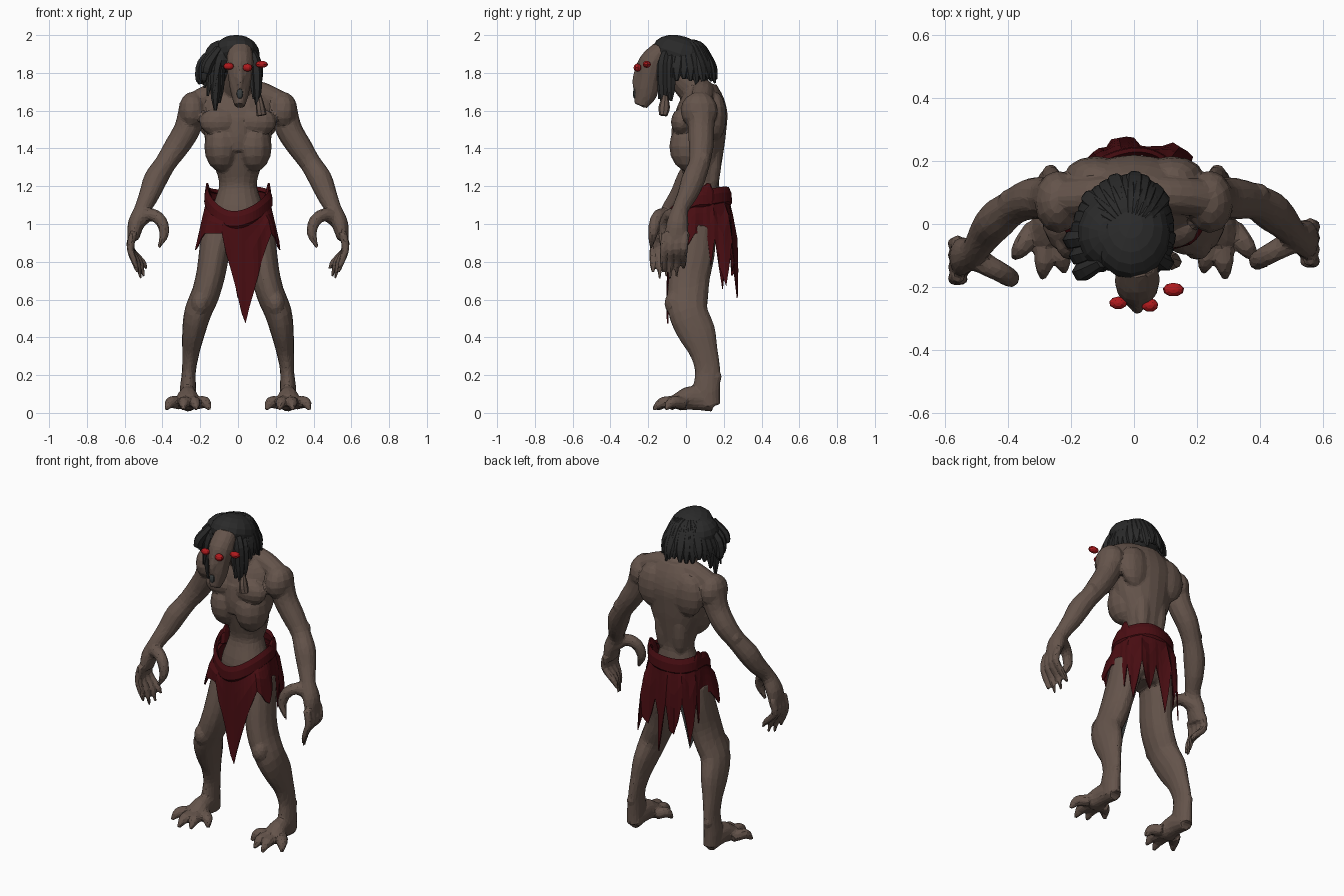
import bpy, bmesh, math, random
from mathutils import Vector, Matrix

random.seed(4)
cube = bpy.data.objects.get("Cube")
if cube:
    bpy.data.objects.remove(cube)


def material(name, rgb):
    m = bpy.data.materials.new(name)
    m.use_nodes = True
    m.diffuse_color = (*rgb, 1)
    bsdf = next(n for n in m.node_tree.nodes if n.type == 'BSDF_PRINCIPLED')
    bsdf.inputs["Base Color"].default_value = (*rgb, 1)
    bsdf.inputs["Roughness"].default_value = 0.8
    return m


SKIN = material("brown skin", (0.128, 0.088, 0.070))
HAIR = material("black hair", (0.023, 0.023, 0.023))
CLOTH = material("dark red cloth", (0.066, 0.004, 0.006))
EYE = material("bright red eye", (0.43, 0.010, 0.012))
LINING = material("grey lining", (0.045, 0.050, 0.050))


def finish(name, bm, *mats):
    bmesh.ops.recalc_face_normals(bm, faces=bm.faces)
    me = bpy.data.meshes.new(name)
    bm.to_mesh(me)
    bm.free()
    ob = bpy.data.objects.new(name, me)
    bpy.context.collection.objects.link(ob)
    for m in mats:
        me.materials.append(m)
    return ob


def spline(pts, k=3):
    """Catmull-Rom through tuples (x, y, z, rx, ry)."""
    p = [Vector(q if len(q) == 5 else (*q, q[3])) for q in pts]
    p = [p[0] * 2 - p[1]] + p + [p[-1] * 2 - p[-2]]
    out = []
    for i in range(1, len(p) - 2):
        a, b, c, d = p[i - 1:i + 3]
        for j in range(k):
            t = j / k
            out.append(0.5 * (2 * b + (c - a) * t + (2 * a - 5 * b + 4 * c - d) * t * t
                              + (3 * b - a - 3 * c + d) * t ** 3))
    return out + [p[-2]]


def tube(bm, pts, sides=12, ref=(0, 1, 0), s=1):
    """Loft elliptical rings along a path; s = -1 mirrors it in x."""
    path = spline(pts)
    cs = [Vector(q[:3]) for q in path]
    rings = []
    for i, q in enumerate(path):
        t = (cs[min(i + 1, len(cs) - 1)] - cs[max(i - 1, 0)]).normalized()
        u = Vector(ref).cross(t).normalized()
        v = t.cross(u)
        ring = []
        for j in range(sides):
            a = math.tau * j / sides
            co = cs[i] + u * max(q[3], .004) * math.cos(a) + v * max(q[4], .004) * math.sin(a)
            ring.append(bm.verts.new((co.x * s, co.y, co.z)))
        rings.append(ring)
    for r0, r1 in zip(rings, rings[1:]):
        for j in range(sides):
            bm.faces.new((r0[j], r0[j - 1], r1[j - 1], r1[j]))
    bm.faces.new(rings[0])
    bm.faces.new(rings[-1])


def blob(bm, centre, radii, tilt=0, seg=12):
    m = Matrix.Translation(centre) @ Matrix.Rotation(tilt, 4, 'X') @ Matrix.Diagonal((*radii, 1))
    bmesh.ops.create_uvsphere(bm, u_segments=seg, v_segments=seg * 2 // 3, radius=1, matrix=m)


# Body: torso, neck and head
body = bmesh.new()
tube(body, [(0, .07, .88, .08, .08), (0, .07, .95, .14, .115), (0, .075, 1.05, .145, .12),
            (0, .085, 1.15, .115, .10), (0, .085, 1.22, .10, .09), (0, .08, 1.32, .13, .11),
            (0, .075, 1.42, .17, .13), (0, .075, 1.52, .185, .14), (0, .085, 1.6, .2, .135),
            (0, .09, 1.67, .18, .11), (0, .09, 1.74, .10, .07)], 20)
tube(body, [(0, .09, 1.66, .09), (0, .01, 1.74, .08), (.01, -.07, 1.83, .07)])
blob(body, (.01, -.07, 1.88), (.085, .1, .09))
tube(body, [(.01, -.125, 1.93, .064, .05), (.01, -.18, 1.85, .072, .073), (.01, -.2, 1.77, .062, .066),
            (.01, -.215, 1.69, .048, .062), (.01, -.243, 1.625, .028, .036)])
tube(body, [(.01, -.235, 1.86, .02), (.01, -.262, 1.77, .022), (.01, -.268, 1.72, .014)])
tube(body, [(0, -.01, 1.56, .06, .06), (0, -.02, 1.46, .07, .06), (0, -.02, 1.385, .05, .05)])

for s in (-1, 1):
    # Chest, ribs, shoulder and back muscles
    blob(body, (s * .1, -.02, 1.54), (.105, .06, .075))
    blob(body, (s * .085, .02, 1.41), (.095, .11, .135))
    blob(body, (s * .24, .07, 1.6), (.076, .1, .1))
    blob(body, (s * .12, .155, 1.57), (.1, .06, .13))
    blob(body, (s * .055, .14, 1.37), (.055, .05, .2))
    blob(body, (s * .075, .11, .98), (.075, .09, .1))
    tube(body, [(.04, .09, 1.71, .06), (.13, .09, 1.69, .06), (.22, .08, 1.645, .06)], s=s)
    # Arm, with the right one reaching further forward
    dy = -.055 if s < 0 else 0
    tube(body, [(.24, .08, 1.6, .075), (.27, .08, 1.5, .07), (.325, .08, 1.41, .066),
                (.385, .07 + dy / 3, 1.32, .057), (.435, .04 + dy / 2, 1.24, .063),
                (.468, .01 + dy * .7, 1.16, .055), (.505, -.03 + dy, 1.08, .044),
                (.54, -.045 + dy, 1.0, .044, .06), (.555, -.055 + dy, .92, .03, .06)], s=s)
    blob(body, (s * .395, .095 + dy / 3, 1.345), (.035, .035, .04))
    tube(body, [(.525, -.04 + dy, 1.02, .045), (.465, -.075 + dy, 1.05, .036), (.41, -.105 + dy, 1.02, .033),
                (.39, -.12 + dy, .95, .027), (.42, -.13 + dy, .875, .009)], 8, s=s)
    for i in range(4):
        y, drop = -.11 + .036 * i + dy, (.03, 0, .01, .05)[i]
        tube(body, [(.555, y, .95, .023), (.57, y - .008, .87, .021), (.548 - .014 * i, y - .012, .80, .018),
                    (.53 - .016 * i, y - .01, .71 + drop, .008)], 8, s=s)
    # Leg
    tube(body, [(.10, .065, .98, .095), (.125, .045, .85, .082, .11), (.145, .02, .73, .077, .11),
                (.172, .01, .63, .075, .11), (.213, .012, .53, .072, .105), (.236, .06, .42, .06, .1),
                (.25, .095, .32, .046, .075), (.26, .115, .22, .037, .068), (.265, .11, .12, .044, .072),
                (.265, .12, .035, .044, .062)], 14, s=s)
    blob(body, (s * .2, -.06, .58), (.05, .055, .065))
    blob(body, (s * .265, .165, .19), (.025, .025, .03))
    # Foot and clawed toes
    tube(body, [(.262, .15, .045, .042, .042), (.265, .04, .08, .052, .065),
                (.268, -.05, .055, .068, .046)], ref=(0, 0, 1), s=s)
    for x, y in ((.15, -.08), (.22, -.155), (.29, -.175), (.38, -.11)):
        tube(body, [(.265 + (x - .265) * .4, -.01, .05, .034), (.265 + (x - .265) * .8, y * .68, .056, .032),
                    (x, y, .016, .010)], 8, ref=(0, 0, 1), s=s)

ob = finish("body", body, SKIN)
mod = ob.modifiers.new("fuse", 'REMESH')
mod.mode, mod.voxel_size = 'VOXEL', 0.009
mod = ob.modifiers.new("soften", 'SMOOTH')
mod.factor, mod.iterations = 0.5, 3
mod = ob.modifiers.new("facets", 'DECIMATE')
mod.ratio = 0.1

# Eyes: two on the face, one beside the left temple
for name, centre, radii in (("right_eye", (-.05, -.25, 1.835), (.029, .02, .019)),
                            ("left_eye", (.05, -.257, 1.828), (.027, .022, .021)),
                            ("temple_eye", (.125, -.208, 1.845), (.034, .022, .019))):
    bm = bmesh.new()
    blob(bm, centre, radii, seg=9)
    finish(name, bm, EYE)

# Mouth and hanging ear lobe
bm = bmesh.new()
blob(bm, (.01, -.270, 1.69), (.018, .012, .028), seg=9)
finish("mouth", bm, LINING)
bm = bmesh.new()
tube(bm, [(.11, -.11, 1.68, .014), (.118, -.115, 1.62, .024, .03), (.125, -.12, 1.575, .027, .022)], 8)
finish("ear_lobe", bm, SKIN)

# Hair: cap swept to the right, and hanging locks longest beside the face
bm = bmesh.new()
blob(bm, (-.01, -.03, 1.90), (.125, .15, .095), math.radians(-18), 16)
blob(bm, (-.01, .02, 1.85), (.12, .12, .12), 0, 14)
blob(bm, (-.08, -.03, 1.885), (.1, .12, .09), 0, 14)
count = 24
for i in range(count):
    a = math.radians(46 + 268 * i / (count - 1))
    sx, cy = math.sin(a), -math.cos(a)
    wide = 1.35 if sx < -.3 else 1.0
    low = 1.755 - .08 * max(0, -cy) / .7 + random.uniform(-.025, .025)
    reach = random.uniform(1.0, 1.08)

    def at(f, z, r):
        return (-.01 + sx * .115 * f * (wide if f > .5 else 1), -.02 + cy * .155 * f, z, r, r * .65)
    tube(bm, [at(.1, 1.965, .02), at(.58, 1.945, .036), at(.85, 1.89, .038),
              at(reach, 1.825, .034), at(reach + .12, low, .008)], 6, ref=(sx, cy, 0))
for x, y, z in ((-.2, -.05, 1.74), (-.18, -.1, 1.75), (-.17, -.15, 1.8), (-.12, -.12, 1.6),
                (-.1, -.1, 1.64), (.1, -.12, 1.63), (.1, -.08, 1.65)):
    tube(bm, [(x * .6, y * .8, 1.93, .02), (x * .93, y, 1.85, .03), (x, y, (z + 1.8) / 2, .026),
              (x, y, z, .008)], 6)
finish("hair", bm, HAIR)


# Loincloth: belt roll and ragged skirt from one ring helper
def ring_sheet(rows, point, n=56):
    bm = bmesh.new()
    grid = [[bm.verts.new(point(math.tau * j / n - math.pi, j, k)) for j in range(n)] for k in range(rows)]
    for r0, r1 in zip(grid, grid[1:]):
        for j in range(n):
            bm.faces.new((r0[j - 1], r0[j], r1[j], r1[j - 1]))
    return bm


def waist(a, f, z):
    return (math.sin(a) * .165 * f, .07 - math.cos(a) * .158 * f, z)


def top_z(a):
    return 1.19 - .12 * max(math.cos(a), 0) ** 1.5


def belt_point(a, j, k):
    f, dz = ((.93, -.02), (1.0, .0), (1.08, -.03), (1.1, -.08), (1.0, -.1))[k]
    return waist(a, f + .015 * math.sin(5 * a), top_z(a) + dz + .008 * math.sin(3 * a))


tips = [random.uniform(.6, .8) for _ in range(14)]


def hem(a, j):
    front, side = abs(a - .2), abs(abs(a) - 1.2)
    if front < .62:
        return .45 + .45 * (front / .62) ** .9
    if side < .25:
        return .85 + .1 * side / .25
    if abs(a) < 1.9:
        return .95
    return (tips[j // 4], (tips[j // 4] + .9) / 2, .92, (tips[j // 4] + .9) / 2)[j % 4]


def skirt_point(a, j, k):
    t = k / 5
    z0 = top_z(a) - .06
    flare = .06 + .32 * max(0, 1 - abs(abs(a) - 1.2) / .5)
    if abs(a) > 1.9:
        flare = .26 if j // 4 % 3 == 0 else .1
    hips = .15 * math.sin(2 * a) ** 2 * min(1, 2.5 * t)
    f = 1.03 + flare * t + hips + .02 * t * math.sin(j * 1.6)
    return waist(a, f, z0 + (hem(a, j) - z0) * t)


belt = finish("belt_roll", ring_sheet(5, belt_point), CLOTH)
mod = belt.modifiers.new("thickness", 'SOLIDIFY')
mod.thickness, mod.offset = .008, -1

# Only the front flap shows the lining; the third slot keeps the rest red inside
skirt = finish("ragged_skirt", ring_sheet(6, skirt_point), CLOTH, LINING, CLOTH)
for face in skirt.data.polygons:
    flap = face.center.y < 0 and abs(face.center.x - .03) < .12
    face.material_index = 0 if flap else 2
mod = skirt.modifiers.new("thickness", 'SOLIDIFY')
mod.thickness, mod.offset, mod.material_offset = .006, -1, 1

# Knotted cloth corners on the hips
for s, name in ((-1, "right_knot"), (1, "left_knot")):
    bm = bmesh.new()
    tube(bm, [(.155, .1, 1.11, .02, .05), (.16, .11, 1.17, .015, .04), (.163, .12, 1.215, .005, .01)], 8, s=s)
    finish(name, bm, CLOTH)
